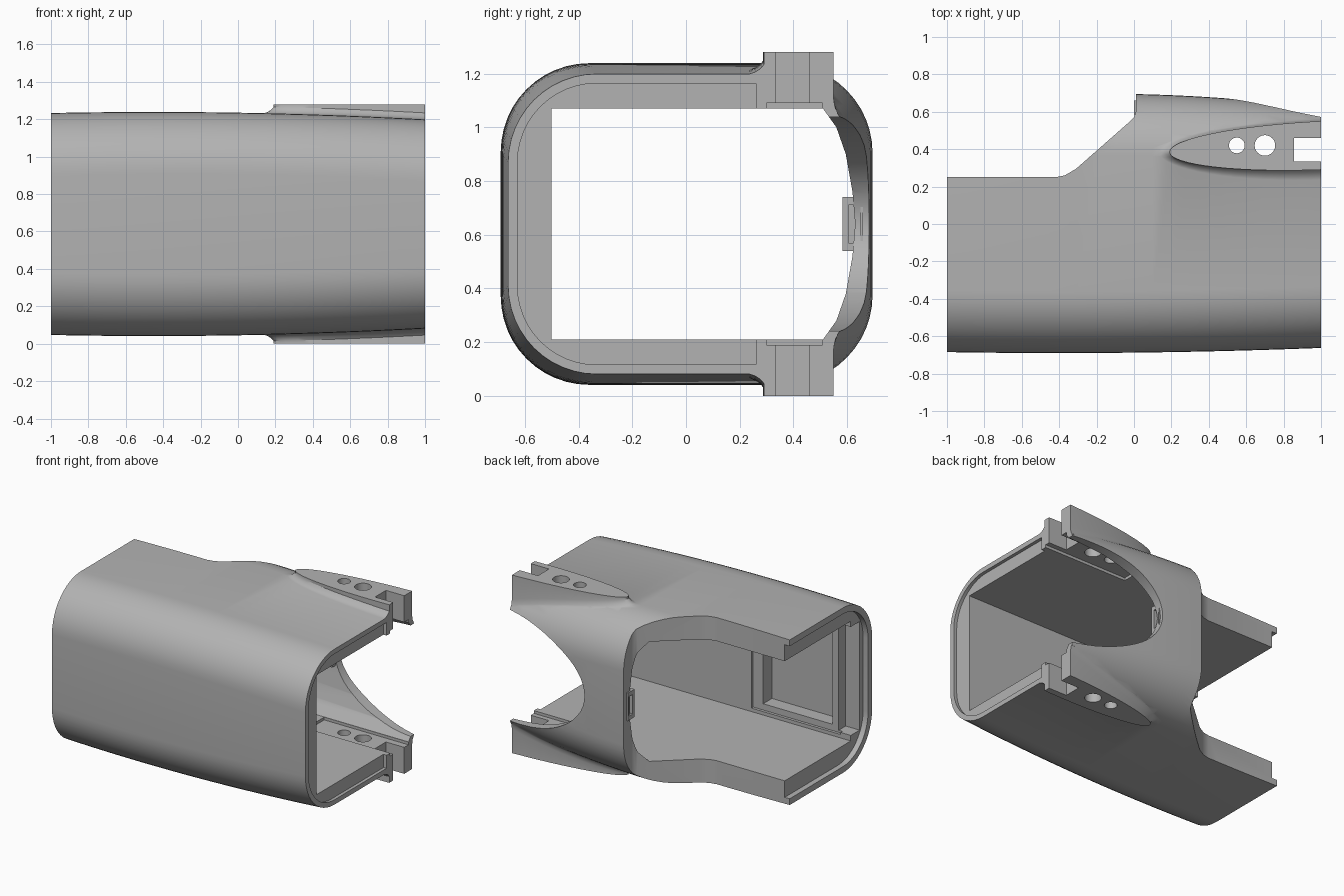
import bpy, bmesh, math

cube = bpy.data.objects.get("Cube")
if cube:
    bpy.data.objects.remove(cube)

MID = 0.64      # height of the symmetry plane
R = 0.33        # corner radius of the shell

grey = bpy.data.materials.new("plain grey")
grey.use_nodes = True
grey.diffuse_color = (0.45, 0.45, 0.45, 1)
grey.node_tree.nodes["Principled BSDF"].inputs["Base Color"].default_value = (0.45, 0.45, 0.45, 1)


def make(name, rings):
    """Skin a stack of closed rings and cap both ends."""
    bm = bmesh.new()
    rows = [[bm.verts.new(p) for p in ring] for ring in rings]
    n = len(rows[0])
    for a, b in zip(rows, rows[1:]):
        for i in range(n):
            j = (i + 1) % n
            bm.faces.new((a[i], a[j], b[j], b[i]))
    bm.faces.new(rows[0])
    bm.faces.new(rows[-1])
    bmesh.ops.recalc_face_normals(bm, faces=bm.faces)
    mesh = bpy.data.meshes.new(name)
    bm.to_mesh(mesh)
    bm.free()
    mesh.materials.append(grey)
    ob = bpy.data.objects.new(name, mesh)
    bpy.context.collection.objects.link(ob)
    return ob


def prism(name, pts, axis, lo, hi):
    """Extrude a flat outline along the given axis."""
    def place(p, d):
        v = list(p)
        v.insert(axis, d)
        return v
    return make(name, [[place(p, d) for p in pts] for d in (lo, hi)])


def box(name, x, y, z):
    return prism(name, [(x[0], y[0]), (x[1], y[0]), (x[1], y[1]), (x[0], y[1])], 2, *z)


def combine(target, tool, operation="DIFFERENCE"):
    """Apply a boolean and discard the tool."""
    tool.hide_render = True
    mod = target.modifiers.new("bool", "BOOLEAN")
    mod.operation, mod.solver, mod.object = operation, "EXACT", tool
    bpy.context.view_layer.update()
    graph = bpy.context.evaluated_depsgraph_get()
    mesh = bpy.data.meshes.new_from_object(target.evaluated_get(graph))
    target.modifiers.clear()
    target.data = mesh
    bpy.data.objects.remove(tool)


# Shell dimensions along its length
def half_height(x):
    return 0.599 - 0.019 * (x + 0.45) ** 2


def front_y(x):
    return -0.69 + 0.014 * (x + 0.4) ** 2


def back_y(x):
    return 0.695 - 0.02 * x - 0.055 * x * x if x > 0 else 0.695


def shell_top(x, y):
    dy = max(0, y - back_y(x) + R)
    return MID + half_height(x) - R + math.sqrt(max(0, R * R - dy * dy))


def shell_ring(x, inset=0, y_max=9):
    h, f, b, r = half_height(x) - inset, front_y(x) + inset, back_y(x) - inset, R - inset
    corners = [(b - r, MID + h - r), (f + r, MID + h - r), (f + r, MID - h + r), (b - r, MID - h + r)]
    ring = []
    for q, (cy, cz) in enumerate(corners):
        for k in range(13):
            a = math.pi / 2 * (q + k / 12)
            ring.append((x, min(y_max, cy + r * math.cos(a)), cz + r * math.sin(a)))
    return ring


xs = [-1 + 0.1 * i for i in range(20)] + [1.03]
shell = make("shell", [shell_ring(x) for x in xs])


# Streamlined mounting tabs, flared where they meet the shell
def tab_ring(side, offset, rise=None, z=None):
    ring = []
    for k in range(33):
        t = math.pi * (k / 32 - 0.5)
        s = math.sin(t)
        x = 1.03 - (0.84 + offset) * math.cos(t)
        y = 0.42 + (0.13 + offset * (0.6 - 0.4 * s)) * s - 0.043 * (1 - x)
        level = z if z is not None else max(1.05, shell_top(x, y) + rise)
        ring.append((x, y, MID + side * (level - MID)))
    return ring


for side in (1, -1):
    tab = make("tab", [tab_ring(side, 0, z=1.28), tab_ring(side, 0, rise=0.035),
                       tab_ring(side, 0.015, rise=0.018), tab_ring(side, 0.035, rise=0.006),
                       tab_ring(side, 0.07, rise=-0.005), tab_ring(side, -0.03, z=1.0)])
    combine(shell, tab, "UNION")

# Trim the tab end flat
combine(shell, box("trim", (1, 1.3), (-1, 1), (-1, 2)))

# Long inner cavity with a curved back wall
back = [(0.51, 0.43), (0.56, 0.36), (0.595, 0.26), (0.62, 0.12), (0.63, 0)]
half = [(-0.5, 0.43)] + back
profile = [(y, MID - d) for y, d in half] + [(y, MID + d) for y, d in reversed(half[:-1])]
combine(shell, prism("cavity", profile, 0, -1.2, 1.2))

# Open rear corner
opening = [(-1.2, 0.25), (-0.42, 0.25), (-0.37, 0.26), (-0.31, 0.295), (-0.02, 0.55),
           (0.0, 0.57), (0.01, 0.6), (0.01, 0.9), (-1.2, 0.9)]
combine(shell, prism("opening", opening, 2, -0.5, 2))

# Rounded bite in the back wall
bite = [(1.05 + 0.72 * math.cos(a), MID + 0.4 * math.sin(a))
        for a in (2 * math.pi * k / 64 for k in range(64))]
combine(shell, prism("bite", bite, 1, 0.45, 0.9))

# Stepped lips at both ends
combine(shell, make("lip", [shell_ring(x, 0.035, 0.26) for x in (0.975, 1.0, 1.1)]))
combine(shell, make("lip", [shell_ring(x, 0.045) for x in (-1.1, -1.0, -0.96)]))

# Recessed panels inside the front wall
for x, y, z in (((-0.88, -0.17), -0.52, (0.235, 1.045)),
                ((-0.8, -0.25), -0.62, (0.28, 1.0)),
                ((-1.1, -0.85), -0.6, (0.25, 1.03))):
    combine(shell, box("panel", x, (y, -0.4), z))

# Tab recess, end slot and screw holes
combine(shell, box("recess", (0.33, 1.1), (0.3, 0.508), (0.19, 1.09)))
combine(shell, box("slot", (0.855, 1.1), (0.335, 0.46), (-0.1, 1.4)))
for x, r in ((0.55, 0.042), (0.7, 0.055)):
    circle = [(x + r * math.cos(math.pi * k / 16), 0.42 + r * math.sin(math.pi * k / 16))
              for k in range(32)]
    combine(shell, prism("hole", circle, 2, -0.1, 1.4))

# Latch block on the inside of the back wall, hollowed at both ends
latch = box("latch", (0.0, 0.34), (0.583, 0.66), (0.54, 0.74))
for x in ((-0.1, 0.1), (0.24, 0.4)):
    combine(latch, box("hollow", x, (0.605, 0.65), (0.57, 0.71)))

for ob in (shell, latch):
    bpy.ops.object.select_all(action="DESELECT")
    ob.select_set(True)
    bpy.context.view_layer.objects.active = ob
    bpy.ops.object.shade_smooth_by_angle(angle=math.radians(30))
